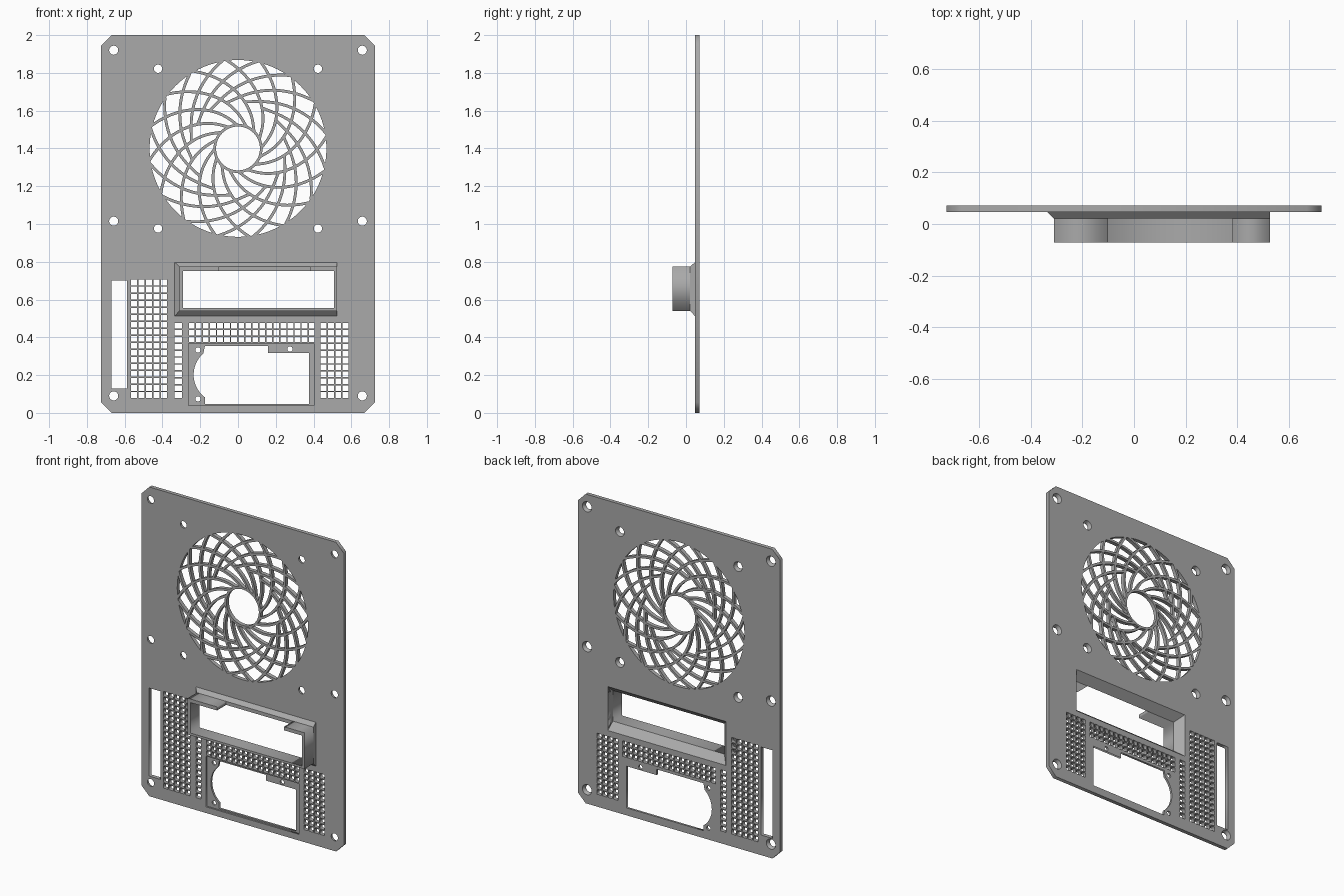
import bpy, bmesh, math
from math import sin, cos, pi, radians

if "Cube" in bpy.data.objects:
    bpy.data.objects.remove(bpy.data.objects["Cube"])

grey = bpy.data.materials.new("plain_grey")
grey.diffuse_color = (0.4, 0.4, 0.4, 1)
grey.use_nodes = True
grey.node_tree.nodes["Principled BSDF"].inputs["Base Color"].default_value = grey.diffuse_color
BACK, FRONT = 0.072, 0.047


def add(name, mesh):
    ob = bpy.data.objects.new(name, mesh)
    bpy.context.collection.objects.link(ob)
    mesh.materials.clear()
    mesh.materials.append(grey)
    return ob


def from_bm(name, bm):
    bmesh.ops.recalc_face_normals(bm, faces=bm.faces)
    me = bpy.data.meshes.new(name)
    bm.to_mesh(me)
    bm.free()
    return add(name, me)


def flat(name, loops, y0, y1):
    """Sheet between y0 and y1; the first loop is the outline, the rest are holes."""
    cu = bpy.data.curves.new(name + "_profile", 'CURVE')
    cu.dimensions, cu.fill_mode, cu.extrude = '2D', 'BOTH', (y1 - y0) / 2
    for pts in loops:
        sp = cu.splines.new('POLY')
        sp.points.add(len(pts) - 1)
        for p, (x, z) in zip(sp.points, pts):
            p.co = (x, z, 0, 1)
        sp.use_cyclic_u = True
    tmp = bpy.data.objects.new(name + "_profile", cu)
    bpy.context.collection.objects.link(tmp)
    dg = bpy.context.evaluated_depsgraph_get()
    me = bpy.data.meshes.new_from_object(tmp.evaluated_get(dg))
    bpy.data.objects.remove(tmp)
    for v in me.vertices:
        x, z, d = v.co
        v.co = (x, (y0 + y1) / 2 - d, z)
    bm = bmesh.new()
    bm.from_mesh(me)
    bmesh.ops.remove_doubles(bm, verts=bm.verts, dist=1e-5)
    return from_bm(name, bm)


def rect(x0, x1, z0, z1):
    return [(x0, z0), (x1, z0), (x1, z1), (x0, z1)]


def circle(x, z, r, n=32):
    return [(x + r * cos(2 * pi * i / n), z + r * sin(2 * pi * i / n)) for i in range(n)]


def grid(x0, x1, z0, z1, cols, rows, gap=0.007):
    dx, dz = (x1 - x0 + gap) / cols, (z1 - z0 + gap) / rows
    return [rect(x0 + i * dx, x0 + (i + 1) * dx - gap, z0 + j * dz, z0 + (j + 1) * dz - gap)
            for i in range(cols) for j in range(rows)]


def loft(bm, rings):
    """Skin a closed series of equal-length point rings."""
    vs = [[bm.verts.new(p) for p in ring] for ring in rings]
    n = len(rings[0])
    for a, b in zip(vs, vs[1:] + vs[:1]):
        for i in range(n):
            bm.faces.new((a[i], a[(i + 1) % n], b[(i + 1) % n], b[i]))


# Main plate with every opening
screws = [(s * 0.658, z, 0.024) for s in (-1, 1) for z in (0.09, 1.015, 1.92)]
screws += [(s * 0.423, z, 0.022) for s in (-1, 1) for z in (0.976, 1.822)]
W, C = 0.724, 0.056
outline = [(-W + C, 0), (W - C, 0), (W, C), (W, 2 - C), (W - C, 2), (-W + C, 2), (-W, 2 - C), (-W, C)]
FAN_Z, FAN_R = 1.40, 0.468
loops = [outline, circle(0, FAN_Z, FAN_R, 96)]
loops += [circle(x, z, r + 0.009) for x, z, r in screws]
loops += [rect(-0.67, -0.587, 0.13, 0.70)]
loops += [rect(-0.335, 0.508, 0.513, 0.797)]
recess = rect(-0.263, 0.402, 0.04, 0.367)
loops += [recess]
loops += grid(-0.566, -0.376, 0.08, 0.705, 5, 17)
loops += grid(-0.335, -0.297, 0.08, 0.475, 1, 11)
loops += grid(-0.26, 0.405, 0.374, 0.475, 18, 3)
loops += grid(0.438, 0.585, 0.08, 0.475, 4, 11)
flat("back_plate", loops, FRONT, BACK)

# Countersunk rims of the screw holes
bm = bmesh.new()
for x, z, r in screws:
    prof = [(r + 0.009, FRONT), (r, FRONT), (r, 0.055), (r + 0.009, BACK)]
    loft(bm, [[(px, y, pz) for px, pz in circle(x, z, pr)] for pr, y in prof])
from_bm("screw_hole_rims", bm)

# Recessed power supply panel with its cut-out
arc = [(-0.085 - 0.15 * cos(radians(a)), 0.202 + 0.15 * sin(radians(a))) for a in range(-53, 54, 6)]
cut = arc + [(-0.175, 0.355), (0.16, 0.355), (0.16, 0.318), (0.375, 0.318),
             (0.375, 0.048), (-0.175, 0.048)]
flat("power_supply_panel", [recess, cut] + [circle(x, z, 0.014, 20) for x, z in
     ((-0.212, 0.333), (-0.212, 0.074), (0.275, 0.338))], 0.058, BACK)

# Fan grille: hub ring and two crossing families of curved ribs
bm = bmesh.new()
HUB = 0.116
hub = [(HUB, FRONT), (HUB, BACK), (HUB + 0.014, BACK), (HUB + 0.014, FRONT)]
loft(bm, [[(x, y, z) for x, z in circle(0, FAN_Z, r, 64)] for r, y in hub])


def rib(phase, r0, sweep, power, steps=20, w=0.015):
    pts = []
    for i in range(steps + 1):
        t = (i / steps) ** 1.5
        r, a = r0 + (FAN_R + 0.004 - r0) * t, phase + sweep * t ** power
        pts.append((r * cos(a), FAN_Z + r * sin(a)))
    prev = None
    for i, (x, z) in enumerate(pts):
        a, b = pts[max(i - 1, 0)], pts[min(i + 1, steps)]
        dx, dz = b[0] - a[0], b[1] - a[1]
        d = math.hypot(dx, dz)
        nx, nz = -dz / d * w / 2, dx / d * w / 2
        cur = [bm.verts.new(p) for p in ((x + nx, FRONT, z + nz), (x - nx, FRONT, z - nz),
                                         (x - nx, BACK, z - nz), (x + nx, BACK, z + nz))]
        if prev:
            for k in range(4):
                bm.faces.new((prev[k], prev[(k + 1) % 4], cur[(k + 1) % 4], cur[k]))
        else:
            bm.faces.new(cur)
        prev = cur
    bm.faces.new(prev)


COUNT = 16
for i in range(COUNT):
    start = 2 * pi * i / COUNT
    rib(start, HUB + 0.007, radians(75), 0.7)
    # the second family springs from the first one at mid radius
    r0 = 0.25
    t0 = (r0 - HUB - 0.007) / (FAN_R + 0.004 - HUB - 0.007)
    rib(start + radians(75) * t0 ** 0.7, r0, radians(-72), 0.65)
from_bm("fan_grille", bm)

# Flared port frame: sloped left, top and bottom, straight on the right
bm = bmesh.new()
inner = rect(-0.29, 0.508, 0.555, 0.752)
outer = rect(-0.31, 0.525, 0.54, 0.775)
sections = [(rect(-0.335, 0.508, 0.513, 0.797), BACK), (inner, 0.022),
            (outer, 0.022), (rect(-0.335, 0.525, 0.513, 0.797), FRONT)]
loft(bm, [[(x, y, z) for x, z in pts] for pts, y in sections])
from_bm("port_frame_flare", bm)

# Port collar reaching forward; its top wall is notched in the middle
collar = [(-0.31, 0.775), (-0.31, 0.54), (0.525, 0.54), (0.525, 0.775), (0.38, 0.775),
          (0.38, 0.752), (0.508, 0.752), (0.508, 0.555), (-0.29, 0.555), (-0.29, 0.752),
          (-0.10, 0.752), (-0.10, 0.775)]
flat("port_collar", [collar], -0.072, 0.022)
